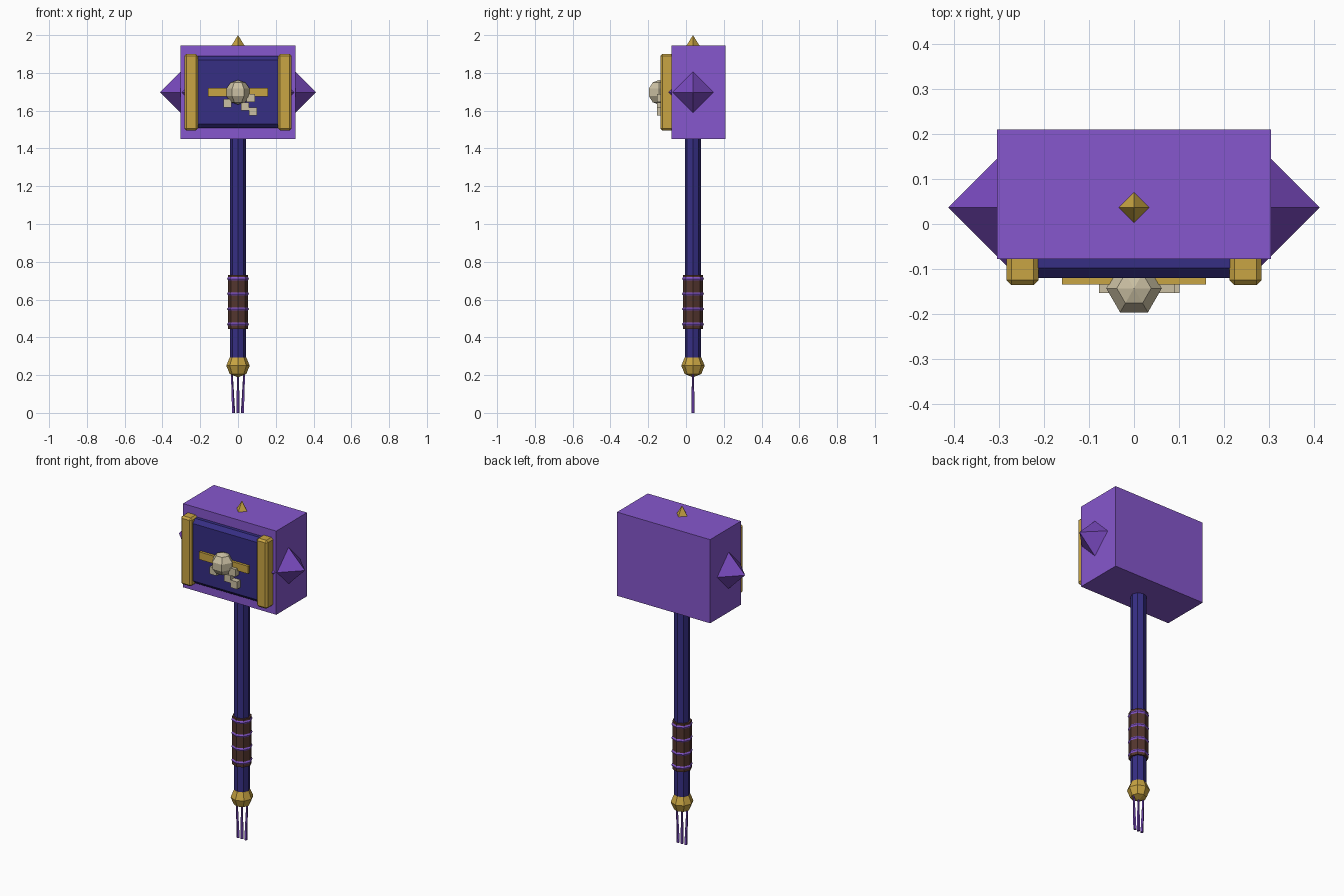
import bpy
import bmesh
from math import pi
from mathutils import Matrix, Vector

cube = bpy.data.objects.get("Cube")
if cube:
    bpy.data.objects.remove(cube, do_unlink=True)

AXIS_Y = 0.037   # the handle axis
HEAD_Z = 1.697   # middle of the head


def material(name, *srgb):
    rgb = [((c / 255 + 0.055) / 1.055) ** 2.4 for c in srgb]
    mat = bpy.data.materials.new(name)
    mat.use_nodes = True
    mat.diffuse_color = (*rgb, 1)
    mat.node_tree.nodes["Principled BSDF"].inputs["Base Color"].default_value = (*rgb, 1)
    return mat


PURPLE = material("bright purple", 134, 87, 205)
VIOLET = material("deep violet", 120, 73, 189)
NAVY = material("indigo", 54, 46, 132)
GOLD = material("gold", 201, 165, 67)
BONE = material("bone", 203, 192, 163)
BROWN = material("leather brown", 84, 54, 46)


def add(name, mat, bm):
    mesh = bpy.data.meshes.new(name)
    bmesh.ops.recalc_face_normals(bm, faces=bm.faces)
    bm.to_mesh(mesh)
    bm.free()
    mesh.materials.append(mat)
    obj = bpy.data.objects.new(name, mesh)
    bpy.context.collection.objects.link(obj)
    return obj


def box(name, mat, low, high, bevel=0):
    low, high = Vector(low), Vector(high)
    bm = bmesh.new()
    place = Matrix.Translation((low + high) / 2) @ Matrix.Diagonal((*(high - low), 1))
    bmesh.ops.create_cube(bm, size=1, matrix=place)
    if bevel:
        bmesh.ops.bevel(bm, geom=bm.edges[:], offset=bevel, segments=1,
                        profile=0.5, affect='EDGES')
    return add(name, mat, bm)


def rod(name, mat, start, end, r1, r2, sides):
    """Straight cylinder or cone running from start to end."""
    start, end = Vector(start), Vector(end)
    bm = bmesh.new()
    turn = (end - start).to_track_quat('Z', 'Y').to_matrix().to_4x4()
    bmesh.ops.create_cone(bm, cap_ends=True, segments=sides, radius1=r1, radius2=r2,
                          depth=(end - start).length,
                          matrix=Matrix.Translation((start + end) / 2) @ turn)
    bmesh.ops.remove_doubles(bm, verts=bm.verts, dist=0.0001)
    return add(name, mat, bm)


def ball(name, mat, centre, radius, sides, rings, turn=0):
    bm = bmesh.new()
    bmesh.ops.create_uvsphere(bm, u_segments=sides, v_segments=rings, radius=radius,
                              matrix=Matrix.Translation(centre) @ Matrix.Rotation(turn, 4, 'Z'))
    return add(name, mat, bm)


# Hammer head with its framed front panel
box("head_block", PURPLE, (-0.305, -0.078, 1.45), (0.305, 0.21, 1.945))
box("front_panel", NAVY, (-0.235, -0.12, 1.507), (0.235, -0.03, 1.89), 0.022)
for side, sign in (("right", -1), ("left", 1)):
    x = sign * 0.248
    box(side + "_gold_post", GOLD, (x - 0.036, -0.136, 1.495), (x + 0.036, 0, 1.9), 0.011)
    rod(side + "_spike", VIOLET, (sign * 0.28, AXIS_Y, HEAD_Z),
        (sign * 0.413, AXIS_Y, HEAD_Z), 0.133, 0, 4)
rod("top_spike", GOLD, (0, AXIS_Y, 1.9), (0, AXIS_Y, 2), 0.062, 0, 4)

# Emblem: gold bar, bone ball and hanging bone blocks
box("emblem_bar", GOLD, (-0.16, -0.135, 1.675), (0.16, -0.11, 1.72))
ball("emblem_ball", BONE, (0, -0.143, HEAD_Z), 0.065, 6, 5, pi / 6)
for i, (x, z) in enumerate([(-0.056, 1.64), (0.068, 1.667), (0.037, 1.622), (0.079, 1.596)]):
    h = 0.022
    box(f"bone_block_{i + 1}", BONE, (x - h, -0.153, z - h), (x + h, -0.115, z + h))

# Handle with wrapped grip
rod("handle", NAVY, (0, AXIS_Y, 0.25), (0, AXIS_Y, 1.5), 0.043, 0.043, 8)
rod("grip", BROWN, (0, AXIS_Y, 0.445), (0, AXIS_Y, 0.73), 0.053, 0.053, 8)
for i in range(4):
    z = 0.47 + i * 0.08
    bpy.ops.mesh.primitive_torus_add(location=(0, AXIS_Y, z), major_segments=8,
                                     minor_segments=6, major_radius=0.045,
                                     minor_radius=0.013)
    ring = bpy.context.object
    ring.name = f"grip_ring_{i + 1}"
    ring.data.materials.append(PURPLE)
    ring.data.polygons.foreach_set("use_smooth", [False] * len(ring.data.polygons))

# Pommel and tassel
ball("pommel", GOLD, (0, AXIS_Y, 0.25), 0.062, 8, 4)
for name, sign in (("right", -1), ("middle", 0), ("left", 1)):
    rod(name + "_tassel", VIOLET, (sign * 0.024, AXIS_Y, 0),
        (sign * 0.034, AXIS_Y, 0.23), 0.009, 0.005, 5)
